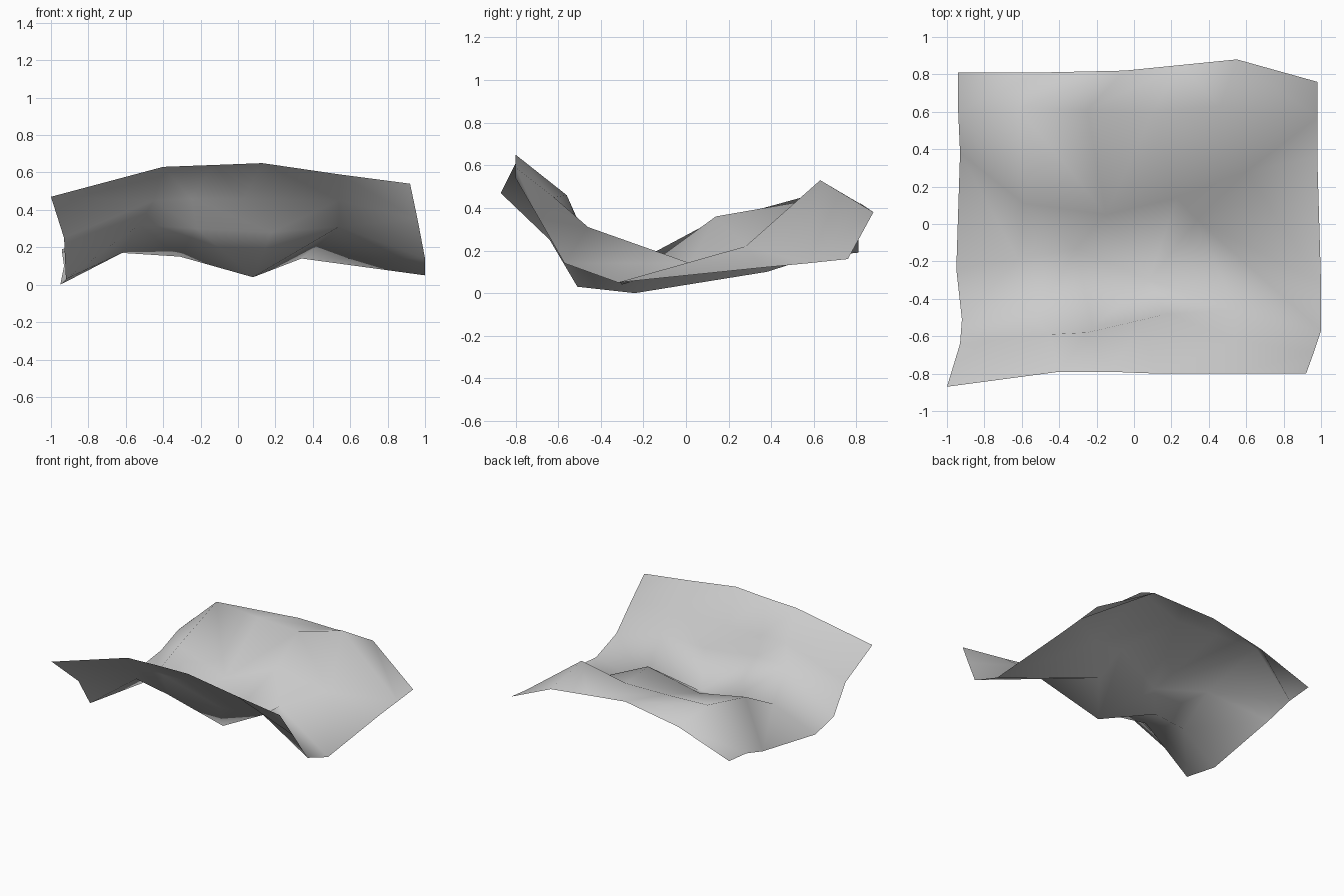
import bpy
import bmesh
from mathutils import Vector

# Remove only the default cube
default_cube = bpy.data.objects.get("Cube")
if default_cube:
    bpy.data.objects.remove(default_cube, do_unlink=True)

# One plain grey for the whole sheet
grey = bpy.data.materials.new("plain grey")
grey.use_nodes = True
grey_value = (0.6, 0.6, 0.6, 1)
grey.diffuse_color = grey_value
grey.node_tree.nodes["Principled BSDF"].inputs["Base Color"].default_value = grey_value

# Cross-sections of the draped sheet, front to back, in hundredths of a unit
front_hem = [(-100, -87, 47), (-40, -79, 63), (-13, -79, 64),
             (13, -80, 65), (54, -80, 59), (92, -80, 54)]
front_lip = [(-93, -64, 25), (-45, -59, 45), (-25, -58, 46),
             (3, -56, 46), (54, -62, 45), (96, -69, 35)]
front_slope = [(-92, -51, 3), (-53, -50, 32), (-22, -55, 30),
               (18, -48, 28), (54, -46, 31), (100, -57, 14)]
valley = [(-95, -24, 0), (-62, -19, 17), (-31, -13, 15),
          (8, -30, 4), (34, 2, 14), (100, -32, 5)]
back_slope = [(-93, 38, 10), (-59, 11, 33), (-15, 5, 22),
              (23, 14, 36), (60, 28, 22), (98, 36, 12)]
back_ridge = [(-94, 60, 17), (-62, 62, 47), (-25, 61, 45),
              (10, 60, 44), (46, 63, 53), (98, 57, 14)]
back_hem = [(-94, 81, 19), (-50, 81, 34), (-5, 82, 42),
            (25, 85, 40), (55, 88, 38), (98, 76, 16)]
sections = [front_hem, front_lip, front_slope, valley,
            back_slope, back_ridge, back_hem]

# Fold across each panel: L starts at its near left corner, R at its near right
folds = ["LLLLL", "LLLRR", "LLLRR", "RRRRR", "RRLRL", "LLLRR"]


def loft(name, rows, row_folds, material):
    """Join neighbouring cross-sections with folded panels into a smooth open sheet."""
    bm = bmesh.new()
    rings = [[bm.verts.new(Vector(point) / 100) for point in row] for row in rows]
    for near, far, panel_folds in zip(rings, rings[1:], row_folds):
        for i, fold in enumerate(panel_folds):
            a, b, c, d = near[i], near[i + 1], far[i + 1], far[i]
            halves = [(a, b, c), (a, c, d)] if fold == "L" else [(a, b, d), (b, c, d)]
            for corners in halves:
                bm.faces.new(corners).smooth = True
    mesh = bpy.data.meshes.new(name)
    bm.to_mesh(mesh)
    bm.free()
    mesh.materials.append(material)
    sheet = bpy.data.objects.new(name, mesh)
    bpy.context.collection.objects.link(sheet)
    return sheet


# Draped sheet
loft("draped_sheet", sections, folds, grey)
